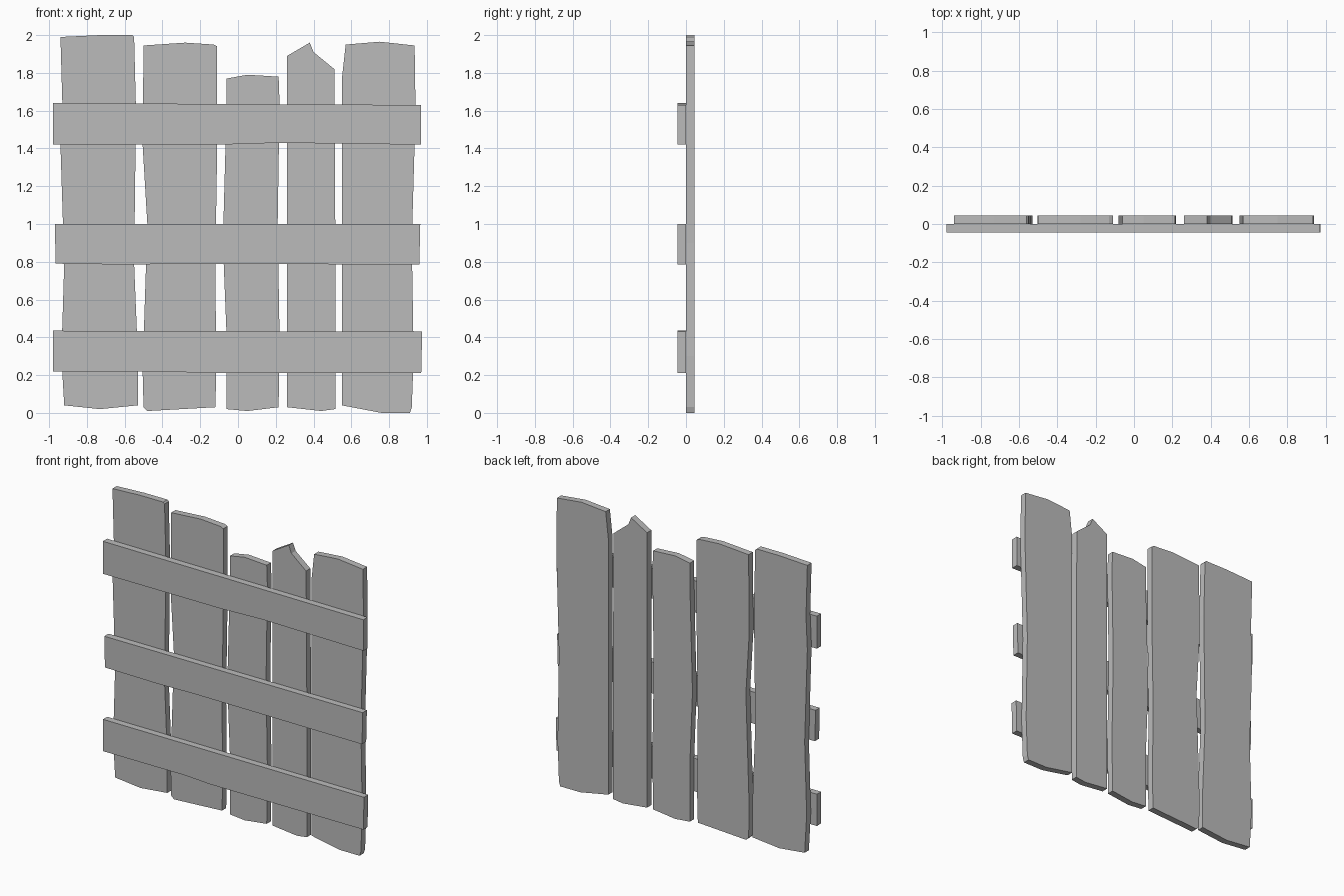
import bpy
import bmesh

# Remove the default object
default_cube = bpy.data.objects.get("Cube")
if default_cube:
    bpy.data.objects.remove(default_cube, do_unlink=True)

BOARD_THICKNESS = 0.045

# Single flat colour for all boards
plain_grey = bpy.data.materials.new("plain_grey")
plain_grey.use_nodes = True
grey_value = (0.5, 0.5, 0.5, 1)
plain_grey.diffuse_color = grey_value
plain_grey.node_tree.nodes["Principled BSDF"].inputs["Base Color"].default_value = grey_value


def make_board(name, front_y, top, right, bottom, left):
    """Extrude a clockwise (x, z) outline, given edge by edge, into a flat board."""
    outline = top + right + bottom + left
    board = bmesh.new()
    corners = [board.verts.new((x, front_y, z)) for x, z in outline]
    face = board.faces.new(corners)
    extruded = bmesh.ops.extrude_face_region(board, geom=[face])
    back_corners = [item for item in extruded["geom"] if isinstance(item, bmesh.types.BMVert)]
    bmesh.ops.translate(board, verts=back_corners, vec=(0, BOARD_THICKNESS, 0))
    bmesh.ops.recalc_face_normals(board, faces=board.faces)
    mesh = bpy.data.meshes.new(name)
    board.to_mesh(mesh)
    board.free()
    mesh.materials.append(plain_grey)
    board_object = bpy.data.objects.new(name, mesh)
    bpy.context.collection.objects.link(board_object)
    return board_object


def make_plank(name, **edges):
    """Upright board standing behind the rails."""
    return make_board(name, 0, **edges)


def make_rail(name, **edges):
    """Horizontal board fixed across the front of the planks."""
    return make_board(name, -BOARD_THICKNESS, **edges)


# Upright planks, from the model's right to its left
make_plank(
    "plank_far_right",
    top=[(-.94, 1.99), (-.73, 2), (-.56, 2), (-.55, 1.99)],
    right=[(-.54, 1.6), (-.55, .79), (-.53, .3)],
    bottom=[(-.53, .04), (-.73, .02), (-.92, .04)],
    left=[(-.935, .3), (-.92, .79), (-.94, 1.42), (-.93, 1.64)],
)
make_plank(
    "plank_right",
    top=[(-.5, 1.945), (-.28, 1.96), (-.13, 1.95), (-.11, 1.94)],
    right=[(-.11, 1.42), (-.12, .79), (-.115, .22)],
    bottom=[(-.12, .03), (-.48, .01), (-.5, .03)],
    left=[(-.505, .22), (-.48, 1), (-.505, 1.42)],
)
make_plank(
    "plank_middle",
    top=[(-.06, 1.77), (.05, 1.79), (.215, 1.78)],
    right=[(.22, 1.64), (.21, 1), (.22, .4)],
    bottom=[(.215, .03), (.05, .01), (-.06, .02)],
    left=[(-.06, .4), (-.08, .9), (-.06, 1.64)],
)
make_plank(
    "plank_left_broken",
    top=[(.26, 1.89), (.38, 1.96), (.4, 1.91), (.51, 1.82)],
    right=[(.515, 1)],
    bottom=[(.515, .02), (.44, .01), (.26, .03)],
    left=[(.26, 1)],
)
make_plank(
    "plank_far_left",
    top=[(.57, 1.95), (.75, 1.965), (.935, 1.945)],
    right=[(.94, 1.6), (.92, .9), (.93, .3)],
    bottom=[(.92, .03), (.91, 0), (.76, 0), (.55, .04)],
    left=[(.55, 1.77)],
)

# Cross rails
make_rail(
    "rail_upper",
    top=[(-.98, 1.64), (.97, 1.63)],
    right=[],
    bottom=[(.97, 1.42), (.22, 1.43), (-.1, 1.42)],
    left=[(-.98, 1.42)],
)
make_rail(
    "rail_middle",
    top=[(-.97, 1), (.965, 1)],
    right=[],
    bottom=[(.96, .785), (-.3, .79), (-.57, .785)],
    left=[(-.965, .79)],
)
make_rail(
    "rail_lower",
    top=[(-.98, .435), (.975, .43)],
    right=[],
    bottom=[(.97, .21), (-.18, .21), (-.36, .22)],
    left=[(-.98, .22)],
)
